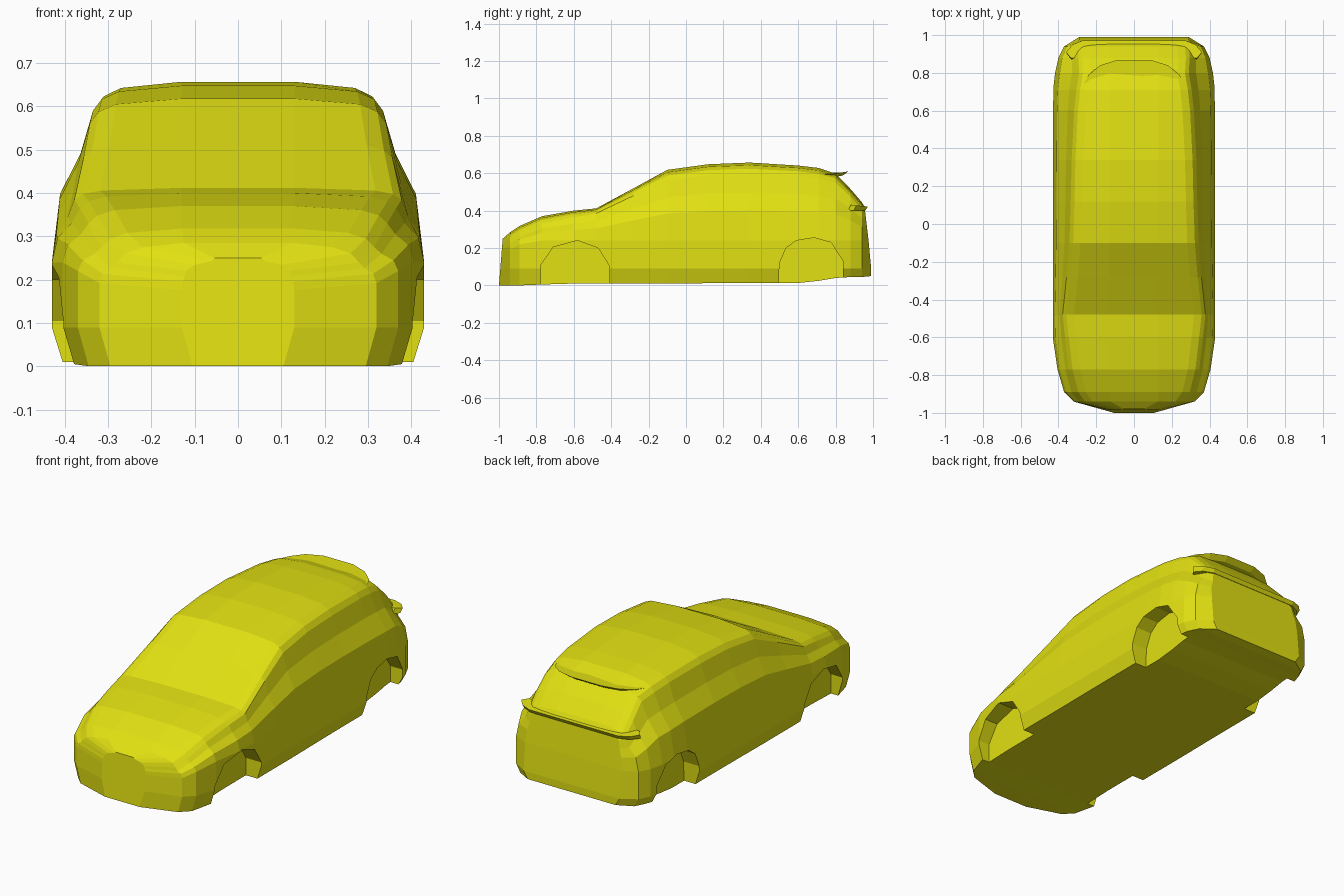
import bpy, bmesh

if "Cube" in bpy.data.objects:
    bpy.data.objects.remove(bpy.data.objects["Cube"])

paint = bpy.data.materials.new("yellow paint")
paint.diffuse_color = (0.76, 0.75, 0.006, 1)
paint.use_nodes = True
paint.node_tree.nodes["Principled BSDF"].inputs["Base Color"].default_value = paint.diffuse_color


def make_object(name, verts, faces):
    mesh = bpy.data.meshes.new(name)
    mesh.from_pydata(verts, [], faces)
    bm = bmesh.new()
    bm.from_mesh(mesh)
    bmesh.ops.recalc_face_normals(bm, faces=bm.faces)
    bm.to_mesh(mesh)
    bm.free()
    mesh.materials.append(paint)
    ob = bpy.data.objects.new(name, mesh)
    bpy.context.collection.objects.link(ob)
    return ob


def prism(name, low, high):
    """Solid between two matching outlines."""
    n = len(low)
    sides = [(i, (i + 1) % n, n + (i + 1) % n, n + i) for i in range(n)]
    return make_object(name, low + high,
                       sides + [tuple(range(n)), tuple(range(n, 2 * n))])


def mirrored(half):
    """Right-hand outline, centre excluded, continued on the left."""
    return half + [(-x, y) for x, y in reversed(half)]


# Body stations: y, half width, underside, gutter x, gutter z, top z
stations = [
    (-1.00, .13, .000, .120, .220, .250),
    (-.94, .32, .000, .280, .240, .285),
    (-.89, .37, .000, .315, .275, .318),
    (-.77, .405, .005, .345, .330, .370),
    (-.60, .43, .010, .365, .365, .400),
    (-.48, .43, .010, .378, .385, .412),
    (-.28, .43, .010, .357, .480, .520),
    (-.10, .43, .010, .342, .562, .618),
    (.12, .43, .012, .335, .590, .648),
    (.34, .43, .013, .330, .595, .657),
    (.60, .43, .013, .317, .585, .641),
    (.71, .428, .025, .305, .570, .628),
    (.80, .418, .040, .290, .550, .598),
    (.88, .400, .045, .295, .475, .515),
    (.94, .370, .045, .290, .405, .445),
    (.99, .290, .050, .265, .390, .420),
]


def half_section(w, zb, xe, ze, top):
    z2 = min(.24, ze * .8)
    return [(w - .025, zb), (w, .09), (w, z2),
            (w - .2 * (w - xe), z2 + .45 * (ze - z2)),
            (w - .7 * (w - xe), z2 + .72 * (ze - z2)),
            (xe, ze),
            (xe - .02, ze + .46 * (top - ze)),
            (xe - .06, ze + .77 * (top - ze)),
            (min(.13, xe * .45), top)]


verts, faces = [], []
for k, (y, *shape) in enumerate(stations):
    for x, z in mirrored(half_section(*shape)):
        yy = y
        if k == 0:                      # nose leans back
            yy += .02 * z / .25
        if k == len(stations) - 1:      # tailgate leans forward
            yy -= .035 * max(0, z - .12) / .3
        verts.append((x, yy, z))
n = 18
for k in range(len(stations) - 1):
    a, b = k * n, (k + 1) * n
    faces += [(a + i, a + (i + 1) % n, b + (i + 1) % n, b + i) for i in range(n)]
for base in (0, (len(stations) - 1) * n):
    faces += [(base + i, base + i + 1, base + n - 2 - i, base + n - 1 - i)
              for i in range(n // 2 - 1)]
body = make_object("car_body", verts, faces)

# Wheel arches, cut shallowly into both sides
front_arch = [(-.775, -.1), (-.775, .11), (-.71, .205), (-.58, .24),
              (-.47, .2), (-.41, .105), (-.41, -.1)]
rear_arch = [(.49, -.1), (.5, .12), (.535, .2), (.59, .24), (.685, .255),
             (.775, .23), (.84, .13), (.84, -.1)]
for outline in (front_arch, rear_arch):
    for s in (-1, 1):
        cutter = prism("arch_cutter",
                       [(s * .335, y, z) for y, z in outline],
                       [(s * .6, y, z) for y, z in outline])
        cutter.hide_render = True
        mod = body.modifiers.new("arch", 'BOOLEAN')
        mod.operation = 'DIFFERENCE'
        mod.solver = 'EXACT'
        mod.object = cutter
        bpy.context.view_layer.objects.active = body
        bpy.ops.object.modifier_apply(modifier=mod.name)
        bpy.data.objects.remove(cutter)

# Roof spoiler: thin curved visor over the rear window
visor = mirrored([(.275, .66), (.272, .73), (.24, .79), (.18, .84), (.09, .868)])


def visor_z(x, y):
    return .636 - .12 * (y - .66) - .035 * (abs(x) / .275) ** 3


prism("roof_spoiler",
      [(x * .97, y - .03, visor_z(x, y) - .022) for x, y in visor],
      [(x, y, visor_z(x, y)) for x, y in visor])

# Lip under the rear window
lip = mirrored([(.335, .88), (.36, .91), (.325, .95), (.27, .972)])
prism("tailgate_lip",
      [(x * .98, y - .012, .402) for x, y in lip],
      [(x, y, .422 + (.972 - y) * .1) for x, y in lip])
